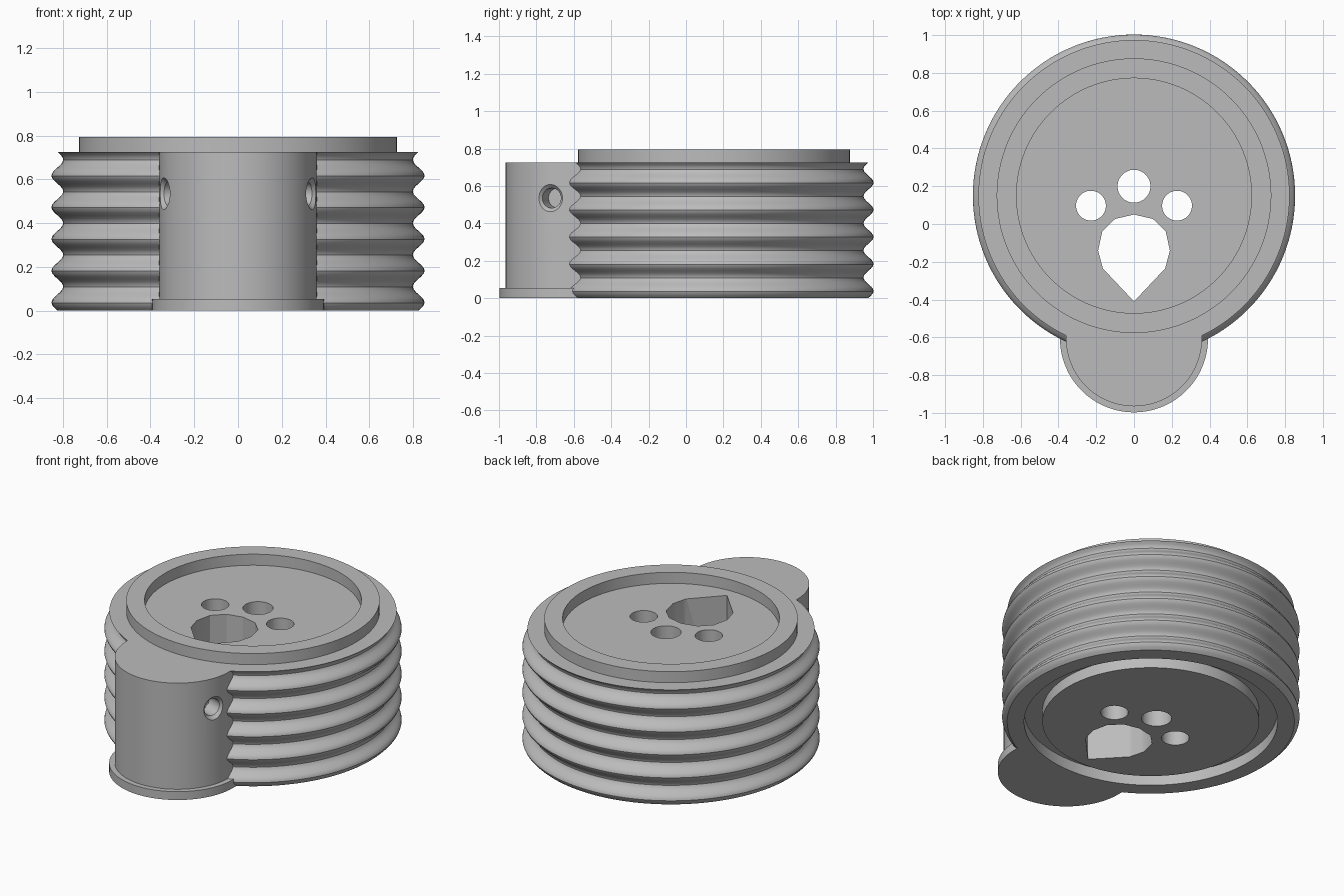
import bpy, bmesh
from math import pi, cos, sin, sqrt, atan2, radians
from mathutils import Matrix, Vector

if "Cube" in bpy.data.objects:
    bpy.data.objects.remove(bpy.data.objects["Cube"])

grey = bpy.data.materials.new("plain grey")
grey.use_nodes = True
COLOUR = (0.5, 0.5, 0.5, 1)
grey.diffuse_color = COLOUR
grey.node_tree.nodes["Principled BSDF"].inputs["Base Color"].default_value = COLOUR

CY = 0.15       # body axis
POD_Y = -0.605  # pod axis
TOP = 0.725


def finish(name, bm):
    bmesh.ops.remove_doubles(bm, verts=bm.verts, dist=1e-5)
    bmesh.ops.recalc_face_normals(bm, faces=bm.faces)
    mesh = bpy.data.meshes.new(name)
    bm.to_mesh(mesh)
    bm.free()
    mesh.materials.append(grey)
    obj = bpy.data.objects.new(name, mesh)
    bpy.context.collection.objects.link(obj)
    return obj


def lathe(name, profile, matrix, steps=128):
    """Closed solid from (radius, height) points that start and end on the axis."""
    bm = bmesh.new()
    verts = [bm.verts.new((r, 0, z)) for r, z in profile]
    edges = [bm.edges.new(pair) for pair in zip(verts, verts[1:])]
    bmesh.ops.spin(bm, geom=verts + edges, cent=(0, 0, 0), axis=(0, 0, 1),
                   angle=2 * pi, steps=steps, use_merge=True)
    bm.transform(matrix)
    return finish(name, bm)


def prism(name, outline, z0, z1):
    bm = bmesh.new()
    face = bm.faces.new([bm.verts.new((x, y, z0)) for x, y in outline])
    top = bmesh.ops.extrude_face_region(bm, geom=[face])["geom"]
    bmesh.ops.translate(bm, vec=(0, 0, z1 - z0),
                        verts=[v for v in top if isinstance(v, bmesh.types.BMVert)])
    return finish(name, bm)


def activate(obj):
    bpy.ops.object.select_all(action="DESELECT")
    obj.select_set(True)
    bpy.context.view_layer.objects.active = obj


def cut(obj, cutters):
    activate(obj)
    for cutter in cutters:
        cutter.hide_render = True
        mod = obj.modifiers.new("cut", "BOOLEAN")
        mod.operation = "DIFFERENCE"
        mod.solver = "EXACT"
        mod.object = cutter
        bpy.ops.object.modifier_apply(modifier=mod.name)
        bpy.data.objects.remove(cutter)


def smooth(obj):
    activate(obj)
    bpy.ops.object.shade_smooth_by_angle(angle=radians(30))


# Ribbed body: stacking groove below, wavy wall, raised ring on top
R_IN, R_OUT, LIP = 0.622, 0.727, 0.07
STEPS = 60
wave = []
for i in range(STEPS + 1):
    z = TOP * i / STEPS
    wave.append((0.826 + 0.027 * cos(2 * pi * (z - 0.038) / 0.145), z))
profile = [(0, 0), (R_IN, 0), (R_IN, LIP), (R_OUT, LIP), (R_OUT, 0)] + wave
profile += [(R_OUT, TOP), (R_OUT, TOP + LIP), (R_IN, TOP + LIP), (R_IN, TOP), (0, TOP)]
body = lathe("ribbed_body", profile, Matrix.Translation((0, CY, 0)))

# Through holes: three round ones and a faceted teardrop
cutters = []
for x, y, r in [(0, 0.2, 0.087), (-0.228, 0.097, 0.079), (0.228, 0.097, 0.079)]:
    ring = [(x + r * cos(2 * pi * i / 48), y + r * sin(2 * pi * i / 48)) for i in range(48)]
    cutters.append(prism("round_hole_cutter", ring, -0.2, 1))
half = [(0.1, 0.027), (0.168, -0.04), (0.19, -0.14), (0.165, -0.235)]
drop = [(0, 0.05)] + half + [(0, -0.41)] + [(-x, y) for x, y in reversed(half)]
cutters.append(prism("teardrop_cutter", drop, -0.2, 1))
cut(body, cutters)
smooth(body)


# Front pod: half round outside, back edge follows the body wall
def pod_outline(radius, steps=64, back=0.76):
    pts = [(radius * cos(pi + pi * i / steps), POD_Y + radius * sin(pi + pi * i / steps))
           for i in range(steps + 1)]
    for i in range(17):
        x = radius * (1 - i / 8)
        pts.append((x, CY - sqrt(back ** 2 - x ** 2)))
    return pts


pod = prism("front_pod", pod_outline(0.36), 0, TOP)
foot = prism("pod_foot", pod_outline(0.392), 0, 0.053)

# Countersunk blind holes on both sides of the pod
hole = [(0, -0.12), (0.053, -0.12), (0.053, -0.02), (0.083, 0.01), (0.083, 0.1), (0, 0.1)]
cutters = []
for side in (1, -1):
    out = Vector((side * cos(radians(19.5)), -sin(radians(19.5)), 0))
    place = Matrix.Translation(Vector((0, POD_Y, 0.535)) + out * 0.36)
    turn = out.to_track_quat("Z", "Y").to_matrix().to_4x4()
    cutters.append(lathe("side_hole_cutter", hole, place @ turn, 48))
cut(pod, cutters)
smooth(pod)
smooth(foot)
